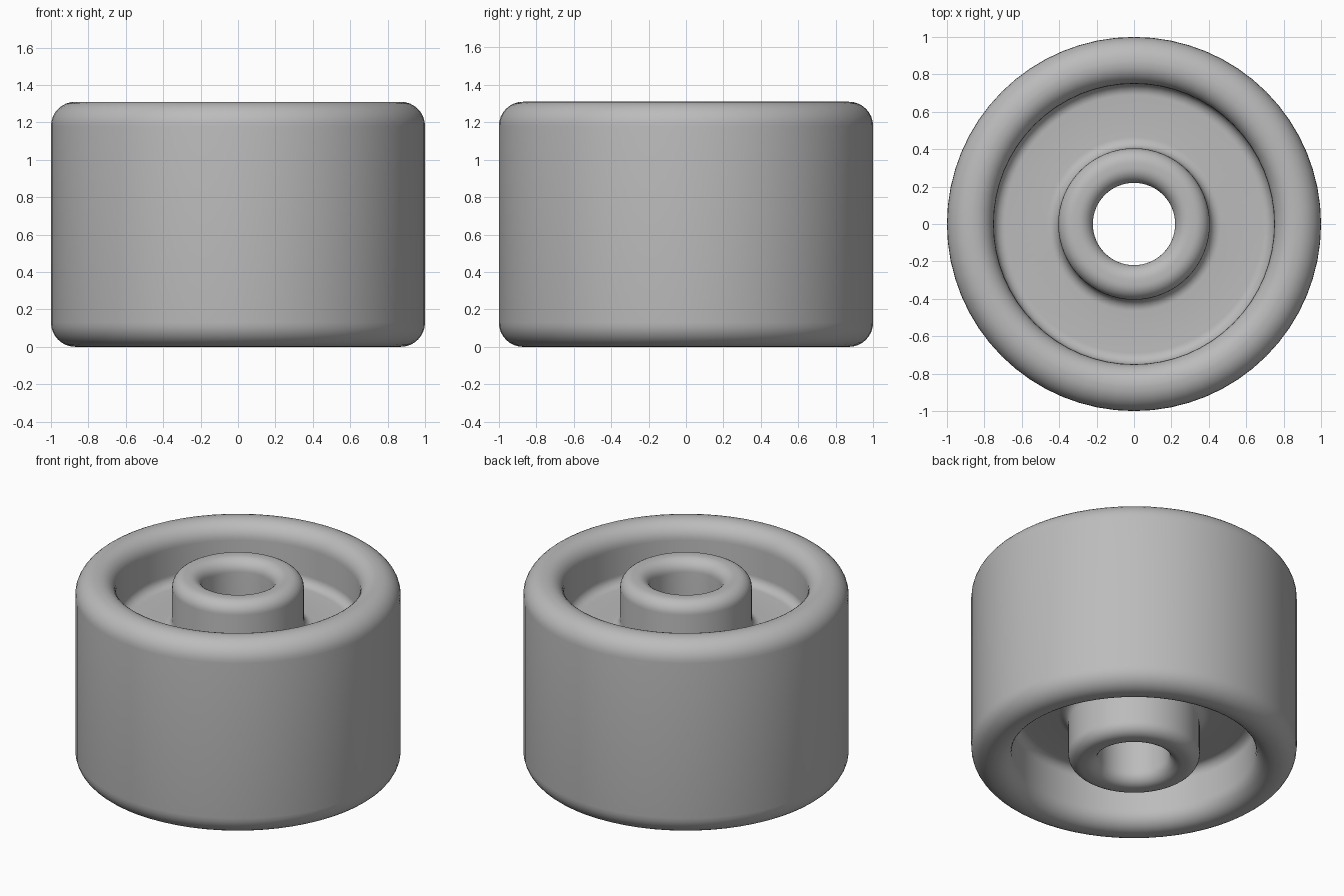
import bpy, bmesh, math
from mathutils import Vector

cube = bpy.data.objects.get("Cube")
if cube:
    bpy.data.objects.remove(cube, do_unlink=True)

HEIGHT = 1.31
FLOOR = 0.96      # level of the recessed web
SEGMENTS = 64


def fillet(points, steps=8):
    """Round each (radius, z, fillet size) corner of a closed right-angled profile."""
    out = []
    for i, (r, z, size) in enumerate(points):
        p = Vector((r, z))
        a = (Vector(points[i - 1][:2]) - p).normalized() * size
        b = (Vector(points[(i + 1) % len(points)][:2]) - p).normalized() * size
        for k in range(steps + 1):
            t = k / steps * math.pi / 2
            out.append(p + a * (1 - math.sin(t)) + b * (1 - math.cos(t)))
    return out


def lathe(name, profile, material):
    """Revolve a closed (radius, z) profile around the z axis."""
    bm = bmesh.new()
    rings = []
    for s in range(SEGMENTS):
        a = 2 * math.pi * s / SEGMENTS
        rings.append([bm.verts.new((p.x * math.cos(a), p.x * math.sin(a), p.y)) for p in profile])
    n = len(profile)
    for s in range(SEGMENTS):
        r0, r1 = rings[s], rings[(s + 1) % SEGMENTS]
        for i in range(n):
            j = (i + 1) % n
            bm.faces.new((r0[i], r1[i], r1[j], r0[j]))
    bmesh.ops.recalc_face_normals(bm, faces=bm.faces)
    mesh = bpy.data.meshes.new(name)
    bm.to_mesh(mesh)
    bm.free()
    mesh.materials.append(material)
    obj = bpy.data.objects.new(name, mesh)
    bpy.context.collection.objects.link(obj)
    bpy.ops.object.select_all(action="DESELECT")
    obj.select_set(True)
    bpy.context.view_layer.objects.active = obj
    bpy.ops.object.shade_smooth_by_angle(angle=math.radians(30))
    return obj


grey = bpy.data.materials.new("plain grey")
grey.use_nodes = True
colour = (0.5, 0.5, 0.5, 1)
grey.diffuse_color = colour
grey.node_tree.nodes["Principled BSDF"].inputs["Base Color"].default_value = colour

# Upper half section: bore, hub, recessed web, rim, tread
upper = [
    (0.22, HEIGHT, 0.08),
    (0.405, HEIGHT, 0.08),
    (0.405, FLOOR, 0.06),
    (0.75, FLOOR, 0.06),
    (0.75, HEIGHT, 0.11),
    (1.0, HEIGHT, 0.13),
]
# Mirror the section for the underside
lower = [(r, HEIGHT - z, size) for r, z, size in reversed(upper)]
lathe("wheel", fillet(upper + lower), grey)
